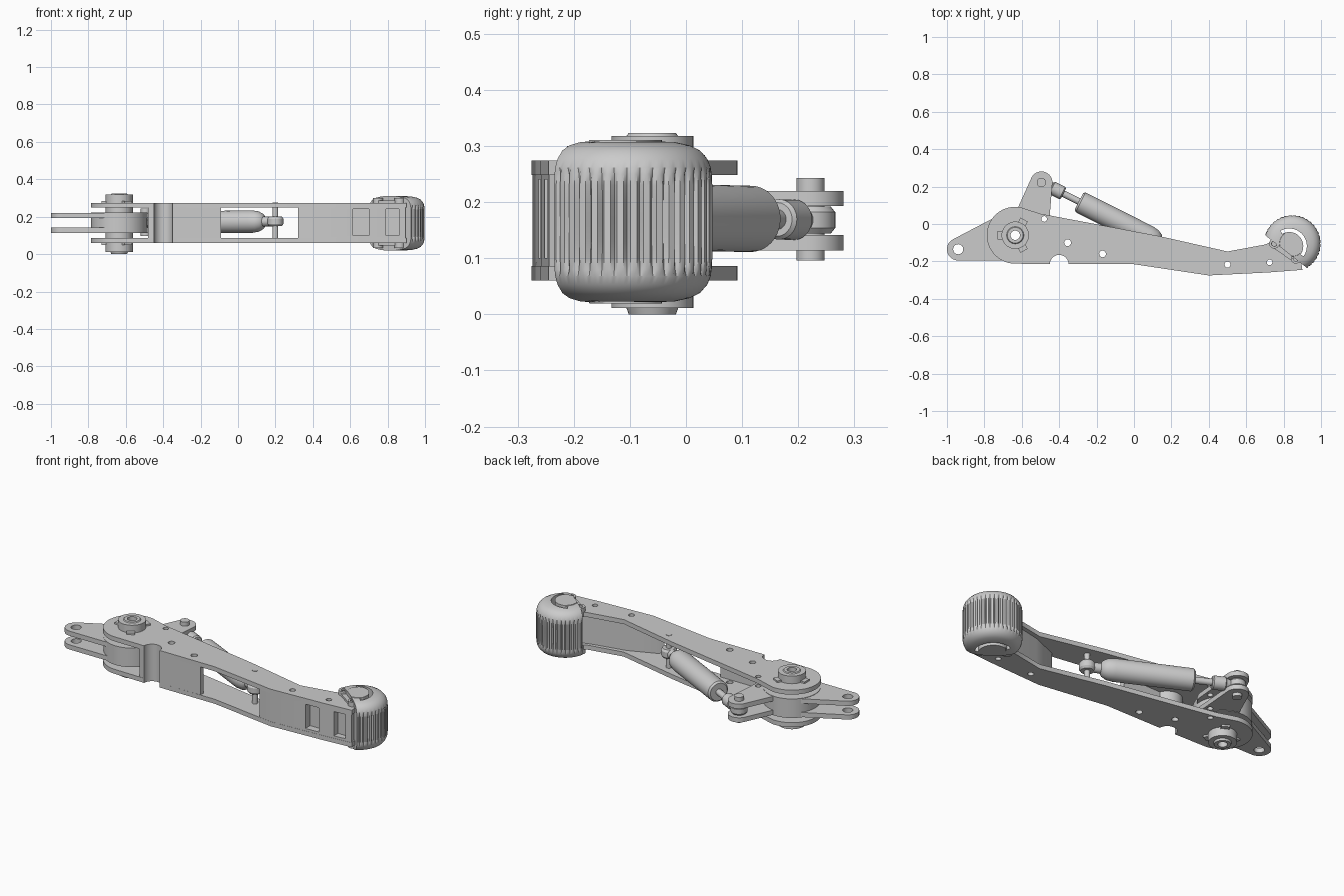
import bpy, bmesh
from math import cos, sin, pi, radians, atan2
from mathutils import Vector, Matrix

if "Cube" in bpy.data.objects:
    bpy.data.objects.remove(bpy.data.objects["Cube"])

MID = 0.166                       # mirror height of the arm
PIVOT, EYE_L, EYE_U = (-0.635, -0.06), (-0.94, -0.135), (-0.495, 0.222)
WHEEL = (0.846, -0.105)
END = (0.2, -0.13)


def arc(c, r, a0, a1, n=16):
    return [(c[0] + r * cos(radians(a0 + (a1 - a0) * i / n)),
             c[1] + r * sin(radians(a0 + (a1 - a0) * i / n))) for i in range(n + 1)]


def circle(c, r, n=40):
    return arc(c, r, 0, 360, n)[:-1]


def hull(pts):
    pts = sorted(pts)
    def half(seq):
        out = []
        for p in seq:
            while len(out) > 1 and ((out[-1][0] - out[-2][0]) * (p[1] - out[-2][1])
                                    - (out[-1][1] - out[-2][1]) * (p[0] - out[-2][0])) <= 0:
                out.pop()
            out.append(p)
        return out[:-1]
    return half(pts) + half(pts[::-1])


def finish(name, bm):
    bmesh.ops.recalc_face_normals(bm, faces=bm.faces[:])
    me = bpy.data.meshes.new(name)
    bm.to_mesh(me)
    bm.free()
    ob = bpy.data.objects.new(name, me)
    bpy.context.collection.objects.link(ob)
    return ob


def prism(name, *parts):
    """Each part is (outline, z0, z1)."""
    bm = bmesh.new()
    for pts, z0, z1 in parts:
        f = bm.faces.new([bm.verts.new((x, y, z0)) for x, y in pts])
        g = bmesh.ops.extrude_face_region(bm, geom=[f])
        bmesh.ops.translate(bm, vec=(0, 0, z1 - z0),
                            verts=[v for v in g['geom'] if isinstance(v, bmesh.types.BMVert)])
    return finish(name, bm)


def lathe(name, prof, matrix, n=40, dent=None):
    """Closed revolve of (radius, height) points about local z."""
    bm = bmesh.new()
    rings = []
    for r, z in prof:
        rings.append([bm.verts.new((cos(2 * pi * i / n) * (r - (dent(i, z) if dent else 0)),
                                    sin(2 * pi * i / n) * (r - (dent(i, z) if dent else 0)), z))
                      for i in range(n)])
    for a, b in zip(rings, rings[1:]):
        for i in range(n):
            bm.faces.new((a[i], a[(i + 1) % n], b[(i + 1) % n], b[i]))
    bm.faces.new(rings[0])
    bm.faces.new(rings[-1])
    bm.transform(matrix)
    return finish(name, bm)


def cut(ob, cutter):
    m = ob.modifiers.new("cut", 'BOOLEAN')
    m.operation, m.solver, m.object = 'DIFFERENCE', 'EXACT', cutter
    bpy.context.view_layer.objects.active = ob
    bpy.ops.object.modifier_apply(modifier=m.name)
    bpy.data.objects.remove(cutter)


def holes(ob, *specs):
    cut(ob, prism("cutter", *[(circle(c, r, 24), -0.1, 0.5) for c, r in specs]))


def box(x0, x1, y0, y1):
    return [(x0, y0), (x1, y0), (x1, y1), (x0, y1)]


# Arm side plates
notch = arc((-0.4, -0.215), 0.05, 180, 0)
outline = (arc(PIVOT, 0.152, 80, 270, 36) + notch
           + [(0, -0.215), (0.4, -0.275), (0.72, -0.259), (0.9, -0.245), (0.895, -0.21),
              (0.745, -0.09), (0.7, -0.11), (0.5, -0.147), (0.137, -0.065), (-0.5, 0.055)])
bolt_holes = [((-0.48, 0.027), 0.015), ((-0.355, -0.1), 0.018), ((-0.168, -0.16), 0.018),
              ((0.5, -0.217), 0.016), ((0.725, -0.205), 0.015)]
for name, z in (("arm_plate_lower", 0.06), ("arm_plate_upper", 0.248)):
    holes(prism(name, (outline, z, z + 0.026)), (PIVOT, 0.026), *bolt_holes)

# Webs joining the plates along the front edge
Z0, Z1 = 0.0855, 0.2485
prism("front_web", ([(-0.48, -0.212)] + notch + [(-0.09, -0.214), (-0.09, -0.185)]
                    + arc((-0.4, -0.215), 0.078, 22, 158) + [(-0.48, -0.185)], Z0, Z1))
tip = prism("tip_block", ([(0.32, -0.262), (0.4, -0.274), (0.72, -0.258), (0.895, -0.244),
                           (0.885, -0.205), (0.76, -0.11), (0.7, -0.13), (0.5, -0.172),
                           (0.345, -0.235)], Z0, Z1))
cut(tip, prism("cutter", (box(0.615, 0.7, -0.4, -0.22), 0.1, 0.24),
               (box(0.79, 0.86, -0.4, -0.215), 0.1, 0.24)))
holes(tip, *bolt_holes[3:])

# Rocker lever: two plates, each with a rear eye and an upper eye
pair = ((0.114, 0.141), (0.193, 0.22))
for i, (a, b) in enumerate(pair):
    rear = prism(f"rocker_rear_plate_{i}", (hull(circle(EYE_L, 0.06) + circle(PIVOT, 0.135)), a, b))
    holes(rear, (EYE_L, 0.027), (PIVOT, 0.026))
    up = prism(f"rocker_upper_plate_{i}",
               (hull(circle(EYE_U, 0.059) + circle((-0.555, -0.01), 0.1)), a, b))
    holes(up, (PIVOT, 0.026), bolt_holes[0])
knuckle = prism("pivot_knuckle", (circle(PIVOT, 0.15, 56), 0.112, 0.222))
holes(knuckle, (PIVOT, 0.026), bolt_holes[0])

# Pivot shaft, end caps and locking tabs
shaft = lathe("pivot_shaft", [(0.042, 0), (0.046, 0.011), (0.073, 0.011), (0.073, 0.318),
                              (0.046, 0.318), (0.042, 0.323)],
              Matrix.Translation((*PIVOT, 0)))
holes(shaft, (PIVOT, 0.025))
for k in range(3):
    a = radians(60 + 120 * k)
    c = Vector((PIVOT[0] + 0.082 * cos(a), PIVOT[1] + 0.082 * sin(a)))
    u, v = Vector((cos(a), sin(a))) * 0.014, Vector((-sin(a), cos(a))) * 0.022
    sq = [tuple(c + s * u + t * v) for s, t in ((-1, -1), (1, -1), (1, 1), (-1, 1))]
    prism(f"pivot_tab_{k}", (sq, 0.27, 0.284), (sq, 0.05, 0.064))

# Damper: eyes, rod and cylinder along one axis
start, stop = Vector((*EYE_U, 0.168)), Vector((*END, 0.175))
d = stop - start
L = d.length
axis = Matrix.Translation(start) @ d.to_track_quat('Z', 'Y').to_matrix().to_4x4()
lathe("damper_rod", [(0.018, 0.1), (0.018, 0.3)], axis, 24)
lathe("damper_rod_socket", [(0.022, 0.03), (0.03, 0.06), (0.036, 0.065), (0.036, 0.125),
                            (0.03, 0.132)], axis, 24)
lathe("damper_cylinder", [(0.05, 0.225), (0.059, 0.235), (0.06, 0.64), (0.055, 0.675),
                          (0.042, 0.7), (0.027, 0.71), (0.026, L - 0.01)], axis)
lathe("damper_top_eye", [(0.036, -0.024), (0.044, -0.014), (0.044, 0.014), (0.036, 0.024)],
      Matrix.Translation(start), 32)
lathe("damper_end_eye", [(0.034, -0.026), (0.042, -0.014), (0.042, 0.014), (0.034, 0.026)],
      Matrix.Translation(stop), 32)
prism("damper_top_pin", (circle(EYE_U, 0.025, 28), 0.096, 0.243))
prism("damper_end_pin", (circle(END, 0.015, 20), 0.07, 0.276))

# Grooved end roller
def groove(i, z):
    return 0.011 * (1 - (abs(z) / 0.097) ** 2) ** 0.5 if i % 4 == 0 and abs(z) < 0.097 else 0

half = [(0.152, 0), (0.152, 0.035), (0.152, 0.065), (0.151, 0.085), (0.149, 0.097),
        (0.143, 0.112), (0.13, 0.127), (0.112, 0.136), (0.085, 0.142), (0.068, 0.143),
        (0.067, 0.146)]
prof = [(r, -z) for r, z in half[:0:-1]] + half
roller = lathe("end_roller", prof, Matrix.Translation((*WHEEL, 0.165)), 160, groove)
p, q = Vector((0.72, -0.075)), Vector((0.88, -0.2))
t = (q - p).normalized()
n = Vector((t.y, -t.x))           # towards the arm
cut(roller, prism("cutter", ([tuple(w) for w in (p - t, q + t, q + t + n, p - t + n)], -0.1, 0.5)))
slot_c = (0.83, -0.118)
cut(roller, prism("cutter", (arc(slot_c, 0.094, -36, 120, 28) + arc(slot_c, 0.075, 120, -36, 28),
                             -0.1, 0.5)))

# Roller retaining bars with bolt collars on both faces
ends = ((0.75, -0.105), (0.865, -0.185))
for name, z0, z1 in (("roller_bar_upper", 0.27, 0.287), ("roller_bar_lower", 0.046, 0.063)):
    bar = prism(name, (hull(circle(ends[0], 0.022, 24) + circle(ends[1], 0.022, 24)), z0, z1))
    holes(bar, *[(e, 0.013) for e in ends])
for i, e in enumerate(ends):
    for side, z0, z1 in (("upper", 0.25, 0.3), ("lower", 0.033, 0.083)):
        holes(prism(f"roller_collar_{side}_{i}", (circle(e, 0.027, 24), z0, z1)), (e, 0.014))

# Smooth shading with sharp edges kept
bpy.ops.object.select_all(action='SELECT')
bpy.ops.object.shade_smooth_by_angle(angle=radians(30))
